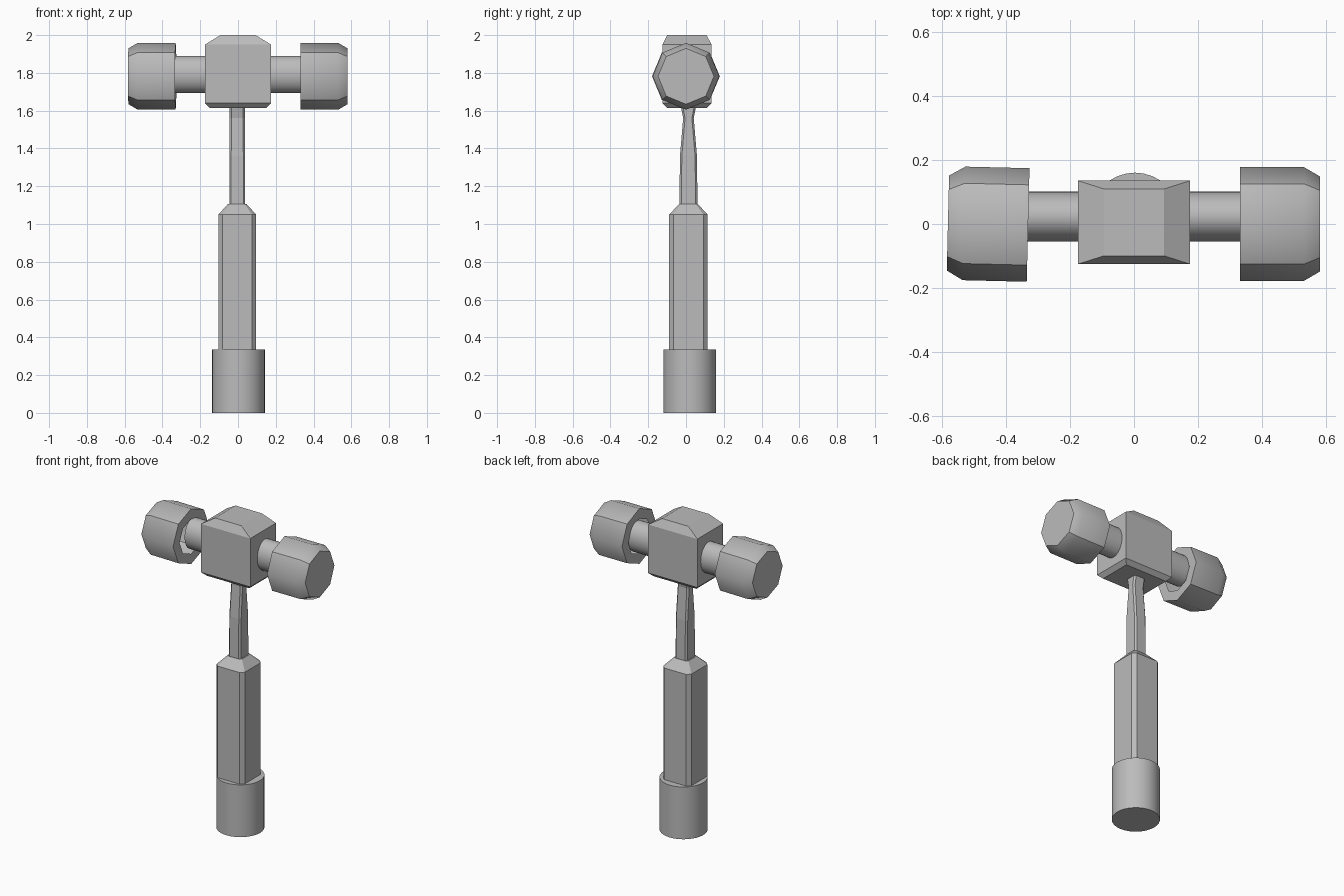
import bpy, bmesh, math
from mathutils import Matrix

cube = bpy.data.objects.get("Cube")
if cube:
    bpy.data.objects.remove(cube, do_unlink=True)

grey = bpy.data.materials.new("plain_grey")
grey.use_nodes = True
colour = (0.5, 0.5, 0.5, 1)
grey.diffuse_color = colour
grey.node_tree.nodes["Principled BSDF"].inputs["Base Color"].default_value = colour


def finish(name, bm, matrix=Matrix()):
    bmesh.ops.recalc_face_normals(bm, faces=bm.faces)
    mesh = bpy.data.meshes.new(name)
    bm.to_mesh(mesh)
    bm.free()
    mesh.materials.append(grey)
    obj = bpy.data.objects.new(name, mesh)
    obj.matrix_world = matrix
    bpy.context.collection.objects.link(obj)
    return obj


def loft(name, rings, matrix=Matrix(), closed=(True, True), smooth=False):
    """Skin a list of rings, each with the same number of points."""
    bm = bmesh.new()
    loops = [[bm.verts.new(p) for p in ring] for ring in rings]
    n = len(loops[0])
    for a, b in zip(loops, loops[1:]):
        for i in range(n):
            face = bm.faces.new((a[i], a[(i + 1) % n], b[(i + 1) % n], b[i]))
            face.smooth = smooth
    for loop, cap in zip((loops[0], loops[-1]), closed):
        if cap:
            bm.faces.new(loop)
        for i in range(n):
            bm.edges.get((loop[i], loop[(i + 1) % n])).smooth = False
    return finish(name, bm, matrix)


def rect(hx, hy, z, c=0):
    """Rectangle at height z, corners cut by c."""
    if not c:
        return [(-hx, -hy, z), (hx, -hy, z), (hx, hy, z), (-hx, hy, z)]
    return [(-hx + c, -hy, z), (hx - c, -hy, z), (hx, -hy + c, z), (hx, hy - c, z),
            (hx - c, hy, z), (-hx + c, hy, z), (-hx, hy - c, z), (-hx, -hy + c, z)]


def oval(n, rx, ry, z):
    return [(rx * math.cos(math.tau * i / n), ry * math.sin(math.tau * i / n), z)
            for i in range(n)]


# Handle: round pommel, chamfered grip, slim shaft
loft("pommel", [oval(32, 0.14, 0.14, 0), oval(32, 0.14, 0.14, 0.335)],
     Matrix.Translation((0.003, 0.02, 0)), smooth=True)
centre = Matrix.Translation((-0.004, 0.013, 0))
loft("grip", [rect(0.1, 0.102, 0.3, 0.022), rect(0.1, 0.102, 1.05, 0.022),
              rect(0.05, 0.05, 1.105, 0.011)], centre)
loft("shaft", [rect(0.042, 0.048, 1.09, 0.01), rect(0.042, 0.045, 1.36, 0.01),
               rect(0.04, 0.028, 1.56, 0.01), rect(0.04, 0.042, 1.63, 0.01)], centre)

# Head block with bevelled top and bottom
loft("head_block", [rect(0.15, 0.105, 1.615), rect(0.175, 0.13, 1.64),
                    rect(0.175, 0.13, 1.95), rect(0.093, 0.104, 2.0)],
     Matrix.Translation((0, 0.005, 0)))

# Arms and striking heads, built along local z and turned outwards
for side, sign, tilt in (("left", 1, 0), ("right", -1, -1.4)):
    turn = Matrix.Rotation(sign * math.pi / 2, 4, "Y")
    loft(side + "_arm", [oval(32, 0.098, 0.078, 0.16), oval(32, 0.098, 0.078, 0.34)],
         Matrix.Translation((0, 0.023, 1.792)) @ turn, smooth=True)
    pivot = Matrix.Translation((sign * 0.455, 0, 1.782))
    place = pivot @ Matrix.Rotation(math.radians(tilt), 4, "Z") @ turn
    head = loft(side + "_striker",
                [oval(8, r, r, z) for r, z in ((0.112, -0.124), (0.177, -0.125),
                                               (0.177, 0.075), (0.148, 0.125))],
                place, closed=(False, True), smooth=True)
    # Sharp inner rim and diagonal edges; edges on the axes stay soft
    for edge in head.data.edges:
        a, b = (head.data.vertices[i].co for i in edge.vertices)
        mid = (a + b) / 2
        along = abs(a.z - b.z) > 0.01
        if (along and min(abs(mid.x), abs(mid.y)) > 0.05) or max(a.z, b.z) < -0.1:
            edge.use_edge_sharp = True
